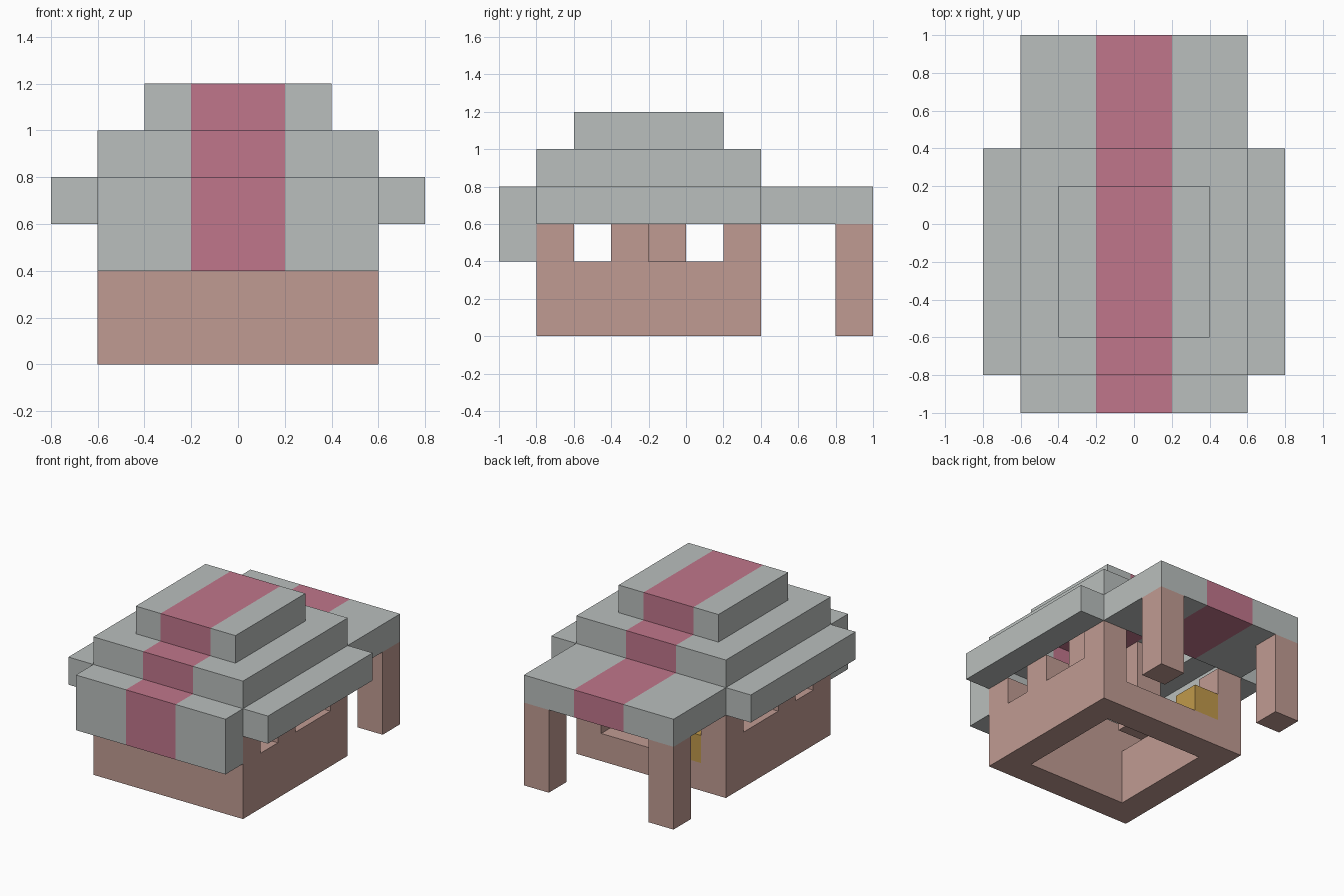
import bpy
import bmesh
from mathutils import Vector

if "Cube" in bpy.data.objects:
    bpy.data.objects.remove(bpy.data.objects["Cube"], do_unlink=True)


def material(name, rgb):
    m = bpy.data.materials.new(name)
    m.use_nodes = True
    m.diffuse_color = (*rgb, 1)
    m.node_tree.nodes["Principled BSDF"].inputs["Base Color"].default_value = (*rgb, 1)
    return m


CLAY = material("clay pink", (0.53, 0.33, 0.29))
GREY = material("roof grey", (0.49, 0.52, 0.51))
ROSE = material("rose stripe", (0.53, 0.18, 0.26))
GOLD = material("gold", (0.53, 0.32, 0.07))
STRIPE = 0.2   # half width of the stripe along the roof


def block(name, x, y, z, mat):
    """Box spanning the given (low, high) ranges; roof blocks get the stripe."""
    bm = bmesh.new()
    bmesh.ops.create_cube(bm, size=1)
    for v in bm.verts:
        v.co = Vector([(r[0] + r[1]) / 2 + c * (r[1] - r[0])
                       for c, r in zip(v.co, (x, y, z))])
    mesh = bpy.data.meshes.new(name)
    mesh.materials.append(mat)
    if mat is GREY and x[0] < -STRIPE and x[1] > STRIPE:
        mesh.materials.append(ROSE)
        for cut in (-STRIPE, STRIPE):
            bmesh.ops.bisect_plane(bm, geom=bm.verts[:] + bm.edges[:] + bm.faces[:],
                                   plane_co=(cut, 0, 0), plane_no=(1, 0, 0))
        for f in bm.faces:
            f.material_index = int(abs(f.calc_center_median().x) < STRIPE)
    bm.to_mesh(mesh)
    bm.free()
    ob = bpy.data.objects.new(name, mesh)
    bpy.context.collection.objects.link(ob)
    return ob


def pair(name, x, y, z, mat):
    """The same block on the left (+x) and the right (-x)."""
    block("left_" + name, x, y, z, mat)
    block("right_" + name, (-x[1], -x[0]), y, z, mat)


WIDE = (-0.6, 0.6)
INNER = (-0.4, 0.4)
SIDE = (0.4, 0.6)

# Walls, open underneath, with side windows and a wide opening at the back
block("front_wall", WIDE, (-0.8, -0.6), (0, 0.6), CLAY)
pair("side_wall", SIDE, (-0.6, 0.4), (0, 0.4), CLAY)
pair("window_post", SIDE, (-0.4, -0.2), (0.4, 0.6), CLAY)
pair("back_corner_post", SIDE, (0.2, 0.4), (0.4, 0.6), CLAY)
block("back_sill", INNER, (0.2, 0.4), (0, 0.2), CLAY)

# Inner roof supports and the counter block
block("right_inner_pillar", (-0.4, -0.2), (-0.4, -0.2), (0.4, 1.0), CLAY)
block("left_inner_pillar", (0.2, 0.4), (-0.2, 0), (0.4, 1.0), CLAY)
block("gold_block", (-0.4, -0.2), (0.2, 0.4), (0.2, 0.4), GOLD)

# Porch
pair("porch_post", SIDE, (0.8, 1.0), (0, 0.6), CLAY)
block("porch_roof", WIDE, (0.4, 1.0), (0.6, 0.8), GREY)

# Stepped hollow roof
block("front_eave", WIDE, (-1.0, -0.8), (0.4, 0.8), GREY)
pair("side_eave", (0.6, 0.8), (-0.8, 0.4), (0.6, 0.8), GREY)
block("front_roof_step", WIDE, (-0.8, -0.6), (0.8, 1.0), GREY)
block("back_roof_step", WIDE, (0.2, 0.4), (0.8, 1.0), GREY)
pair("side_roof_step", SIDE, (-0.6, 0.2), (0.8, 1.0), GREY)
block("roof_cap", INNER, (-0.6, 0.2), (1.0, 1.2), GREY)
